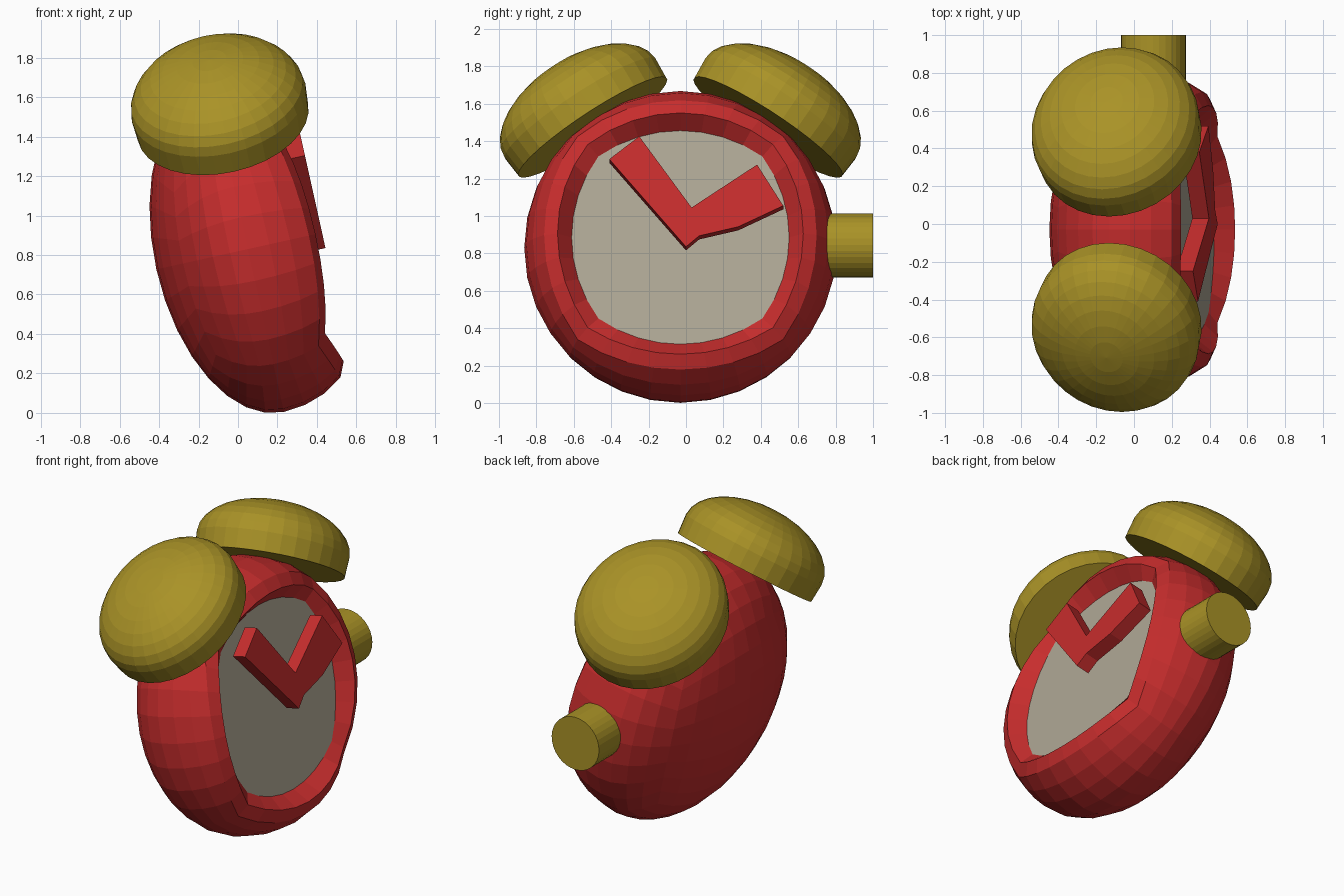
import bpy, bmesh
from math import radians, tan, pi
from mathutils import Matrix, Vector

if "Cube" in bpy.data.objects:
    bpy.data.objects.remove(bpy.data.objects["Cube"])

# Leaning clock frame: local x = dial normal, local z = up along the dial
FRAME = Matrix.Translation((0.05, -0.03, 0.83)) @ Matrix.Rotation(radians(-12.5), 4, 'Y')


def material(name, rgb):
    m = bpy.data.materials.new(name)
    m.diffuse_color = (*rgb, 1)
    m.use_nodes = True
    m.node_tree.nodes["Principled BSDF"].inputs["Base Color"].default_value = m.diffuse_color
    return m


RED = material("red", (0.57, 0.026, 0.026))
BRASS = material("brass", (0.40, 0.29, 0.02))
CREAM = material("cream", (0.43, 0.39, 0.30))


def finish(bm, name, *mats):
    bm.transform(FRAME)
    bmesh.ops.recalc_face_normals(bm, faces=bm.faces[:])
    mesh = bpy.data.meshes.new(name)
    bm.to_mesh(mesh)
    bm.free()
    for m in mats:
        mesh.materials.append(m)
    ob = bpy.data.objects.new(name, mesh)
    bpy.context.collection.objects.link(ob)
    return ob


# Body: squashed quad sphere whose front patch is sunk in as the dial
bm = bmesh.new()
bmesh.ops.create_cube(bm, size=2)
bmesh.ops.subdivide_edges(bm, edges=bm.edges[:], cuts=7, use_grid_fill=True)
front = {f for f in bm.faces if f.calc_center_median().x > 0.999}
patch = {v for f in front for v in f.verts}
rim = {v for v in patch if any(g not in front for g in v.link_faces)}
for v in bm.verts:
    d = Vector([tan(c * pi / 4) for c in v.co]).normalized()
    v.co = (d.x * 0.475, d.y * 0.835, d.z * 0.845)
    if v not in patch and d.x > 0:  # fuller shoulder behind the lip
        k = 1 + 0.16 * d.x ** 2
        v.co = (v.co.x * 1.2, v.co.y * k, v.co.z * k)
for v in rim:  # raised lip
    r = Vector((v.co.y, v.co.z)).length
    k = (0.662 + (r - 0.6) * 0.5) / r
    v.co = (v.co.x + 0.015, v.co.y * k, v.co.z * k)
new = bmesh.ops.extrude_face_region(bm, geom=list(front))["geom"]
for g in new:
    if isinstance(g, bmesh.types.BMVert):
        k = 0.885 if abs(g.co.y) + abs(g.co.z) > 0 else 1
        g.co = (0.255, g.co.y * k, g.co.z * k)
    elif isinstance(g, bmesh.types.BMFace):
        g.material_index = 1
bmesh.ops.delete(bm, geom=[f for f in front if f.is_valid], context='FACES')
finish(bm, "clock_body", RED, CREAM)

# Hands: one V-shaped plate, outline in (y, z) on the dial
outline = [(-0.38, 0.40), (0.03, -0.08), (0.10, -0.02), (0.31, 0.03),
           (0.55, 0.145), (0.41, 0.37), (0.06, 0.135), (-0.22, 0.525)]
bm = bmesh.new()
plate = bm.faces.new([bm.verts.new((0.385, y, z)) for y, z in outline])
ring = bmesh.ops.extrude_face_region(bm, geom=[plate], use_keep_orig=True)["geom"]
bmesh.ops.translate(bm, vec=(-0.09, 0, 0), verts=[g for g in ring if isinstance(g, bmesh.types.BMVert)])
finish(bm, "clock_hands", RED)

# Bells: domes with a short straight wall and flat underside
WALL = 0.12
for name, side in (("left_bell", -1), ("right_bell", 1)):
    bm = bmesh.new()
    bmesh.ops.create_uvsphere(bm, u_segments=32, v_segments=16, radius=1)
    for v in bm.verts:
        z = -WALL if v.co.z < -0.01 else v.co.z * 0.265
        v.co = (v.co.x * 0.45, v.co.y * 0.485, z)
    bm.transform(Matrix.Rotation(radians(-35.5 * side), 4, 'X') @ Matrix.Translation((0.016, 0, 0.807))
                 @ Matrix.Rotation(radians(2.5 * side), 4, 'X') @ Matrix.Translation((0, 0, WALL)))
    finish(bm, name, BRASS)

# Winding knob on the side
bm = bmesh.new()
bmesh.ops.create_cone(bm, cap_ends=True, segments=32, radius1=0.172, radius2=0.172, depth=0.43)
bm.transform(Matrix.Translation((0.055, 0.815, 0)) @ Matrix.Rotation(pi / 2, 4, 'X'))
finish(bm, "winding_knob", BRASS)
